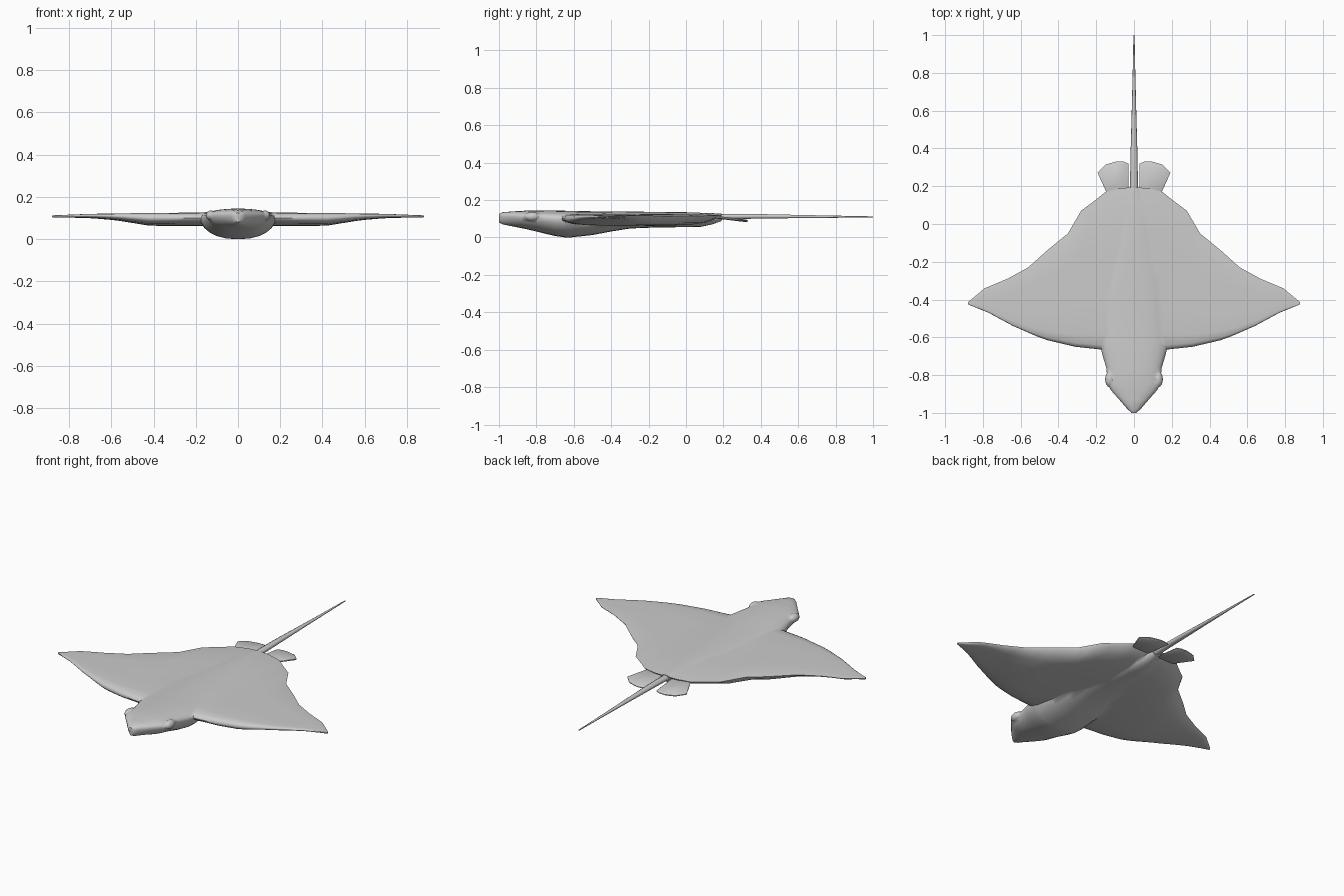
import bpy, bmesh, math

if "Cube" in bpy.data.objects:
    bpy.data.objects.remove(bpy.data.objects["Cube"])


def lerp_table(table, t):
    for a, b in zip(table, table[1:]):
        if t <= b[0]:
            f = (t - a[0]) / (b[0] - a[0])
            return [p + (q - p) * f for p, q in zip(a[1:], b[1:])]
    return list(table[-1][1:])


def loft(name, rings):
    bm = bmesh.new()
    vs = [[bm.verts.new(p) for p in r] for r in rings]
    n = len(rings[0])
    for a, b in zip(vs, vs[1:]):
        for i in range(n):
            j = (i + 1) % n
            bm.faces.new((a[i], a[j], b[j], b[i]))
    bm.faces.new(vs[0])
    bm.faces.new(vs[-1])
    bmesh.ops.recalc_face_normals(bm, faces=bm.faces)
    me = bpy.data.meshes.new(name)
    bm.to_mesh(me)
    bm.free()
    ob = bpy.data.objects.new(name, me)
    bpy.context.collection.objects.link(ob)
    return ob


def smooth(ob, angle=50):
    bpy.ops.object.select_all(action='DESELECT')
    ob.select_set(True)
    bpy.context.view_layer.objects.active = ob
    bpy.ops.object.shade_smooth_by_angle(angle=math.radians(angle))


def union(ob, other):
    m = ob.modifiers.new("union", 'BOOLEAN')
    m.operation = 'UNION'
    m.solver = 'EXACT'
    m.object = other
    bpy.context.view_layer.objects.active = ob
    bpy.ops.object.modifier_apply(modifier=m.name)
    bpy.data.objects.remove(other, do_unlink=True)


# Wing disc: leading edge, trailing edge and thickness tables along the span
lead = [(0, -.655), (.17, -.665), (.31, -.65), (.48, -.61), (.64, -.54), (.77, -.47), (.88, -.425)]
trail = [(0, .195), (.07, .19), (.15, .17), (.2, .13), (.28, .07), (.35, -.05), (.46, -.14),
         (.56, -.23), (.67, -.29), (.79, -.34), (.88, -.415)]
thick = [(0, .062, .134), (.1, .062, .13), (.2, .062, .126), (.42, .064, .124), (.58, .09, .122),
         (.7, .1, .12), (.88, .104, .113)]
chord = [(0, .6), (.008, .8), (.03, .93), (.1, 1), (.3, 1), (.5, 1), (.7, 1), (.88, .97), (1, .85),
         (.985, .65), (.9, .25), (.8, .06), (.6, 0), (.4, 0), (.2, .04), (.08, .14), (.025, .3), (.006, .45)]
half = [0, .035, .07, .11, .15, .175, .2, .24, .28, .31, .35, .42, .46, .52, .56, .6, .64, .67, .72, .77, .79, .84, .88]
rings = []
for x in [-h for h in half[:0:-1]] + half:
    a = abs(x)
    y0, = lerp_table(lead, a)
    y1, = lerp_table(trail, a)
    zb, zt = lerp_table(thick, a)
    rings.append([(x, y0 + (y1 - y0) * f, zb + (zt - zb) * g) for f, g in chord])
ray = loft("ray_body", rings)

# Head and belly: sections along y (half width, bottom, top)
sections = [(-1, .012, .08, .125), (-.98, .035, .07, .135), (-.93, .078, .06, .139), (-.88, .122, .05, .142),
            (-.85, .138, .044, .144), (-.8, .143, .032, .145), (-.76, .147, .022, .145), (-.7, .165, .008, .144),
            (-.65, .178, .001, .143), (-.62, .18, 0, .142), (-.5, .175, .013, .14), (-.4, .165, .032, .139),
            (-.3, .15, .048, .138), (-.15, .12, .054, .137), (0, .095, .055, .135), (.08, .07, .057, .132),
            (.14, .05, .07, .13), (.19, .03, .088, .127)]
rings = []
for y, w, zb, zt in sections:
    zc = zb + (zt - zb) * .68
    ring = []
    for i in range(24):
        t = 2 * math.pi * i / 24
        c, s = math.cos(t), math.sin(t)
        x = w * math.copysign(abs(c) ** .85, c)
        z = zc + (zt - zc) * s ** .9 if s > 0 else zc - (zc - zb) * abs(s) ** 1.15
        ring.append((x, y, z))
    rings.append(ring)
union(ray, loft("head", rings))

# Eye bulges
for s in (-1, 1):
    bpy.ops.mesh.primitive_uv_sphere_add(segments=16, ring_count=8, radius=1, location=(s * .128, -.822, .112))
    eye = bpy.context.object
    eye.scale = (.025, .042, .024)
    bpy.ops.object.transform_apply(location=True, rotation=False, scale=True)
    union(ray, eye)
smooth(ray)

# Whip tail
tail_path = [(.14, .024, .105, .017), (.22, .021, .112, .015), (.38, .018, .113, .013),
             (.6, .012, .112, .009), (.8, .007, .111, .006), (1, .003, .11, .003)]
tail = loft("tail", [[(w * math.cos(i * math.pi / 5), y, z + h * math.sin(i * math.pi / 5))
                      for i in range(10)] for y, w, z, h in tail_path])
smooth(tail)

# Pelvic fins
outline = [(.03, .15), (.03, .32), (.055, .33), (.09, .332), (.15, .315), (.193, .272), (.172, .225), (.14, .155)]
for s, side in ((-1, "left"), (1, "right")):
    cx, cy = .1, .24
    def fin_ring(k, dz):
        return [(s * (cx + (x - cx) * k), cy + (y - cy) * k, .112 - .11 * (y - .12) + dz) for x, y in outline]
    fin = loft("pelvic_fin_" + side, [fin_ring(.9, -.007), fin_ring(1, -.002), fin_ring(1, .002), fin_ring(.9, .007)])
    smooth(fin)
